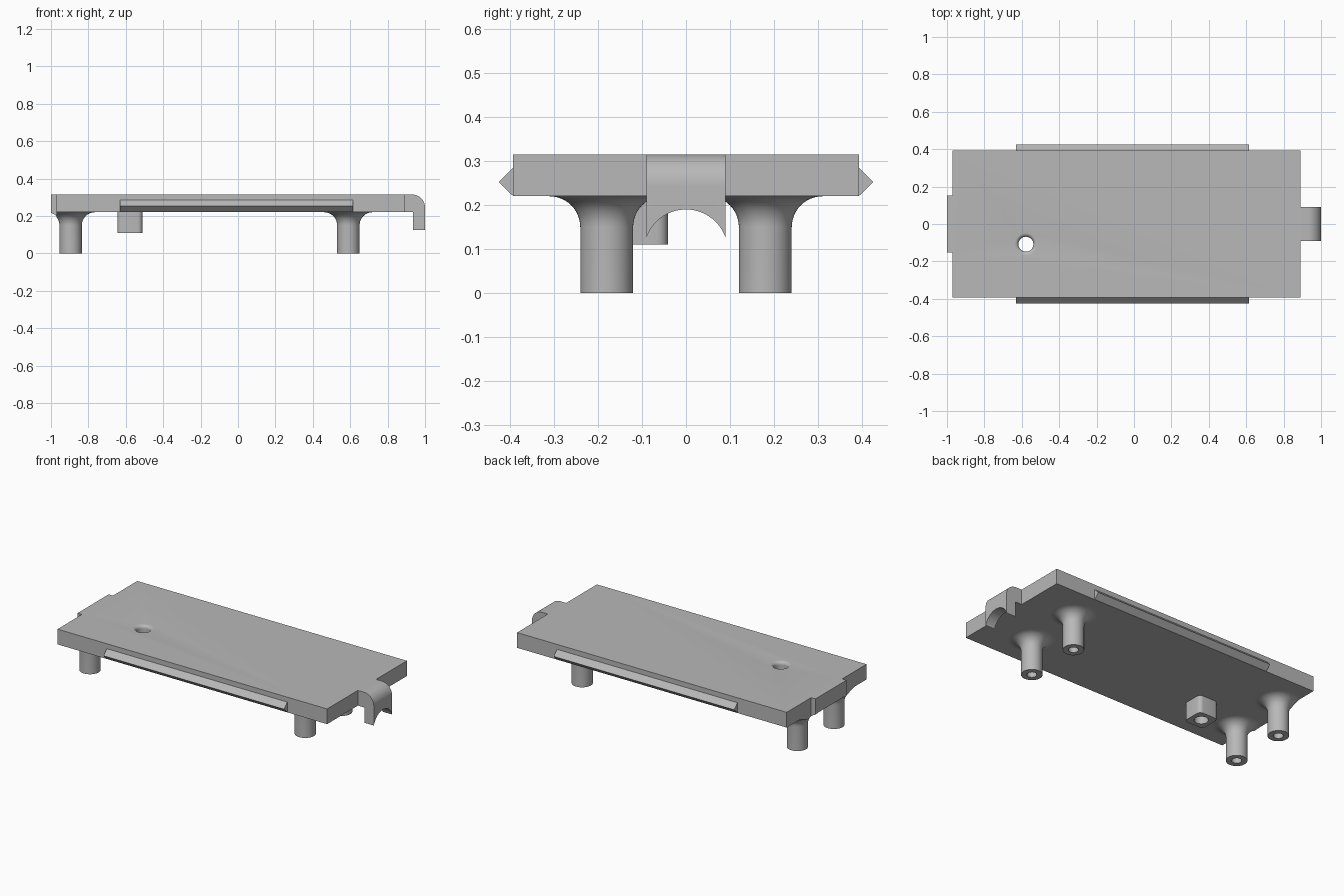
import bpy, bmesh
from math import sin, cos, pi, radians

if "Cube" in bpy.data.objects:
    bpy.data.objects.remove(bpy.data.objects["Cube"], do_unlink=True)

grey = bpy.data.materials.new("plain_grey")
grey.use_nodes = True
colour = (0.48, 0.48, 0.48, 1)
grey.diffuse_color = colour
grey.node_tree.nodes["Principled BSDF"].inputs["Base Color"].default_value = colour


def finish(name, bm):
    bmesh.ops.remove_doubles(bm, verts=bm.verts, dist=1e-5)
    bmesh.ops.recalc_face_normals(bm, faces=bm.faces)
    mesh = bpy.data.meshes.new(name)
    bm.to_mesh(mesh)
    bm.free()
    mesh.materials.append(grey)
    obj = bpy.data.objects.new(name, mesh)
    bpy.context.collection.objects.link(obj)
    return obj


def prism(name, points, axis, lo, hi):
    """Extrude a 2D profile along the x, y or z axis (0, 1, 2)."""
    bm = bmesh.new()

    def place(p, d):
        c = list(p)
        c.insert(axis, d)
        return c
    face = bm.faces.new([bm.verts.new(place(p, lo)) for p in points])
    ext = bmesh.ops.extrude_face_region(bm, geom=[face])
    for v in ext["geom"]:
        if isinstance(v, bmesh.types.BMVert):
            v.co[axis] = hi
    return finish(name, bm)


def lathe(name, profile, x, y, steps=48):
    """Spin an (r, z) profile around a vertical axis at x, y."""
    bm = bmesh.new()
    verts = [bm.verts.new((r, 0, z)) for r, z in profile]
    edges = [bm.edges.new(pair) for pair in zip(verts, verts[1:])]
    bmesh.ops.spin(bm, geom=verts + edges, cent=(0, 0, 0), axis=(0, 0, 1),
                   angle=2 * pi, steps=steps)
    bmesh.ops.translate(bm, verts=bm.verts, vec=(x, y, 0))
    return finish(name, bm)


def arc(cx, cy, r, start, end, n=12):
    angles = [radians(start + (end - start) * i / n) for i in range(n + 1)]
    return [(cx + r * cos(a), cy + r * sin(a)) for a in angles]


def activate(obj):
    bpy.ops.object.select_all(action='DESELECT')
    obj.select_set(True)
    bpy.context.view_layer.objects.active = obj


def boolean(obj, cutter, operation):
    activate(obj)
    mod = obj.modifiers.new("cut", 'BOOLEAN')
    mod.operation, mod.object, mod.solver = operation, cutter, 'EXACT'
    bpy.ops.object.modifier_apply(modifier=mod.name)


def smooth(obj):
    activate(obj)
    bpy.ops.object.shade_smooth_by_angle(angle=radians(30))


BOTTOM, TOP = 0.22, 0.315

# Plate with a shallow tab on one end
outline = [(-0.97, -0.393), (0.89, -0.393), (0.89, 0.393), (-0.97, 0.393),
           (-0.97, 0.153), (-1, 0.153), (-1, -0.153), (-0.97, -0.153)]
plate = prism("plate", outline, 2, BOTTOM, TOP)
trim = prism("leg_trim", outline, 2, -0.1, 0.5)

# Four hollow legs flaring into the plate, trimmed to its outline
leg_profile = [(0, 0.15), (0.028, 0.15), (0.028, 0), (0.06, 0)]
leg_profile += arc(0.13, 0.15, 0.07, 180, 90) + [(0.13, 0.221), (0, 0.221)]
for end, x in (("tab_end", -0.895), ("hook_end", 0.59)):
    for side, y in (("front", -0.18), ("back", 0.18)):
        leg = lathe(f"leg_{side}_{end}", leg_profile, x, y)
        if x < 0:
            boolean(leg, trim, 'INTERSECT')
        smooth(leg)

# Rounded square boss under the plate
px, py, half, r = -0.578, -0.108, 0.067, 0.025
corners = []
for sx, sy, a in ((1, 1, 0), (-1, 1, 90), (-1, -1, 180), (1, -1, 270)):
    corners += arc(px + sx * (half - r), py + sy * (half - r), r, a, a + 90, 6)
boss = prism("screw_boss", corners, 2, 0.11, BOTTOM + 0.001)

# Through hole with a softened rim
hole = lathe("hole_cutter", [(0, 0.05), (0.04, 0.05)]
             + arc(0.06, TOP - 0.02, 0.02, 180, 90, 8)
             + [(0.06, 0.4), (0, 0.4)], px, py)
for part in (plate, boss):
    boolean(part, hole, 'DIFFERENCE')
    smooth(part)

# Triangular snap rails along both long sides
for side, s in (("front", -1), ("back", 1)):
    prism(f"rail_{side}", [(s * 0.392, BOTTOM), (s * 0.425, 0.252),
                           (s * 0.392, 0.285)], 0, -0.63, 0.615)

# Hook curling down, with a round notch in its lower edge
hook_profile = [(0.889, TOP)] + arc(0.93, TOP - 0.07, 0.07, 90, 0)
hook_profile += [(1, 0.125), (0.935, 0.125), (0.935, BOTTOM), (0.889, BOTTOM)]
hook = prism("end_hook", hook_profile, 1, -0.09, 0.09)
notch = prism("notch_cutter", arc(0, 0.095, 0.095, 0, 360, 64)[:-1], 0, 0.9, 1.1)
boolean(hook, notch, 'DIFFERENCE')
smooth(hook)

for helper in (trim, hole, notch):
    bpy.data.objects.remove(helper, do_unlink=True)
